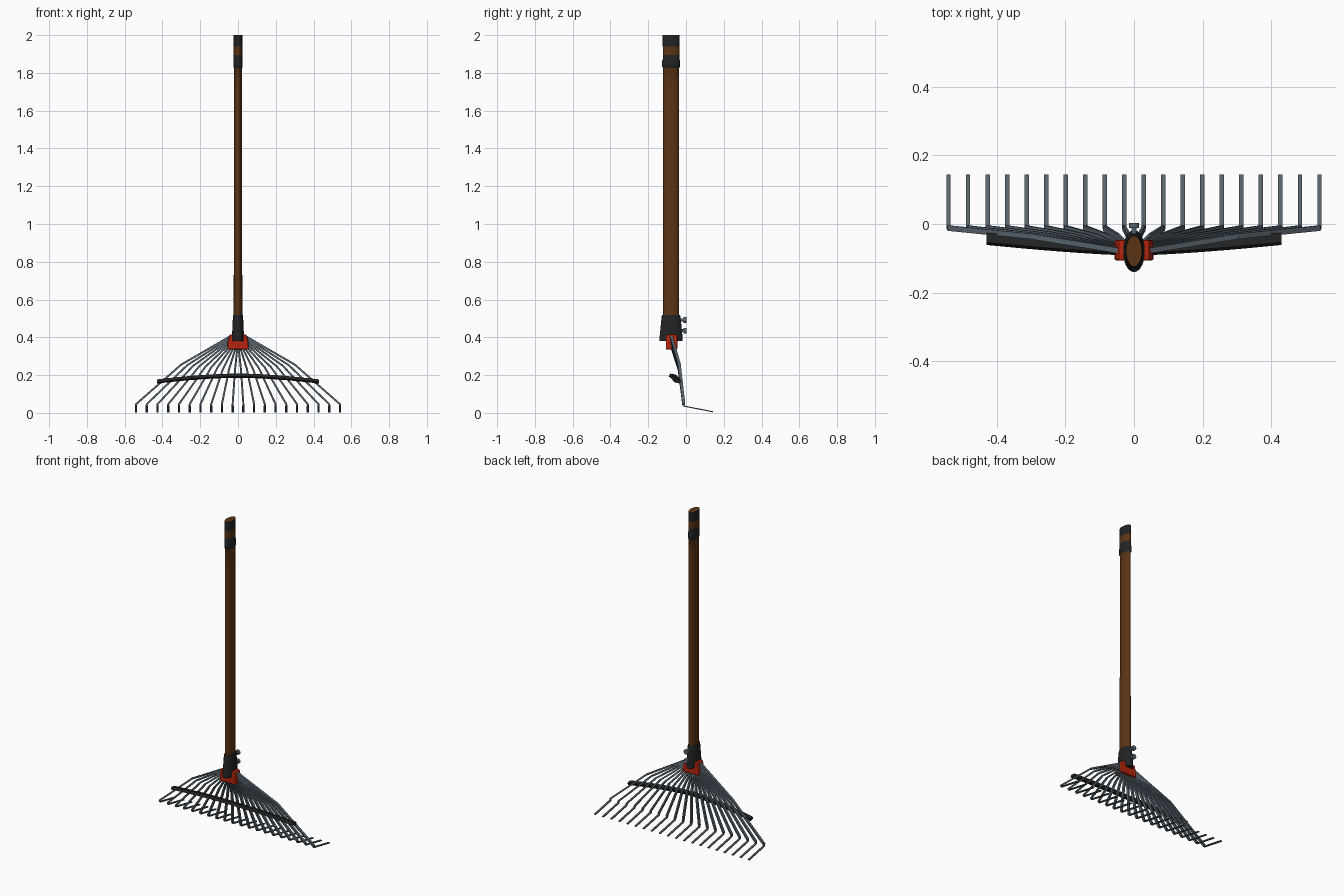
import bpy, bmesh, math
from mathutils import Vector

if "Cube" in bpy.data.objects:
    bpy.data.objects.remove(bpy.data.objects["Cube"])


def material(name, rgb):
    m = bpy.data.materials.new(name)
    m.diffuse_color = (*rgb, 1)
    m.use_nodes = True
    m.node_tree.nodes["Principled BSDF"].inputs["Base Color"].default_value = m.diffuse_color
    return m


BROWN = material("brown wood", (0.105, 0.034, 0.007))
BLACK = material("black rubber", (0.016, 0.017, 0.018))
RED = material("red plastic", (0.46, 0.018, 0.004))
STEEL = material("grey steel", (0.10, 0.13, 0.155))
CY = -0.079  # depth of the handle axis


def finish(name, bm, mats, smooth=False):
    bmesh.ops.recalc_face_normals(bm, faces=bm.faces[:])
    me = bpy.data.meshes.new(name)
    bm.to_mesh(me)
    bm.free()
    ob = bpy.data.objects.new(name, me)
    bpy.context.collection.objects.link(ob)
    for m in mats:
        me.materials.append(m)
    if smooth:
        bpy.ops.object.select_all(action='DESELECT')
        ob.select_set(True)
        bpy.context.view_layer.objects.active = ob
        bpy.ops.object.shade_smooth_by_angle(angle=math.radians(35))
    return ob


def loft(bm, rings, mats=None):
    """Skin a list of closed rings and cap both ends."""
    rows = [[bm.verts.new(p) for p in r] for r in rings]
    n = len(rows[0])
    for k, (a, b) in enumerate(zip(rows, rows[1:])):
        for i in range(n):
            f = bm.faces.new((a[i], a[(i + 1) % n], b[(i + 1) % n], b[i]))
            f.material_index = mats[k] if mats else 0
    bm.faces.new(rows[0][::-1])
    bm.faces.new(rows[-1])


def ellipse(rx, ry, z, n=32):
    return [(rx * math.cos(2 * math.pi * i / n), CY + ry * math.sin(2 * math.pi * i / n), z)
            for i in range(n)]


# Oval wooden handle, with the grip bands coloured by height
bm = bmesh.new()
levels = [(0.40, 0.023, 0.042, 0), (1.72, 0.021, 0.042, 0), (1.825, 0.021, 0.042, 1),
          (1.832, 0.025, 0.047, 1), (1.865, 0.025, 0.047, 1), (1.872, 0.023, 0.044, 1),
          (1.895, 0.023, 0.044, 0), (1.94, 0.023, 0.044, 1), (1.95, 0.023, 0.045, 1),
          (2.0, 0.023, 0.045, 0)]
loft(bm, [ellipse(rx, ry, z) for z, rx, ry, _ in levels], [l[3] for l in levels[:-1]])
finish("handle", bm, [BROWN, BLACK], True)

# Flared socket joining handle and head
bm = bmesh.new()
loft(bm, [ellipse(0.032, 0.061, 0.38), ellipse(0.032, 0.061, 0.40),
          ellipse(0.027, 0.050, 0.51), ellipse(0.025, 0.047, 0.518)])
finish("socket", bm, [BLACK], True)

# Two bolts at the back of the socket
for k, z in enumerate((0.435, 0.492)):
    bm = bmesh.new()
    rings = []
    for y, r in ((-0.06, 0.008), (-0.012, 0.008), (-0.012, 0.015), (0.003, 0.015)):
        rings.append([(r * math.cos(a * math.pi / 8), y, z + r * math.sin(a * math.pi / 8))
                      for a in range(16)])
    loft(bm, rings)
    finish(f"bolt_{k + 1}", bm, [STEEL], True)

# Red head block, slightly wider at the bottom
bm = bmesh.new()
outline = [(-0.057, 0.335), (0.057, 0.335), (0.055, 0.375), (0.046, 0.415),
           (-0.046, 0.415), (-0.055, 0.375)]
loft(bm, [[(x, y, z) for x, z in outline] for y in (-0.107, -0.046)])
block = finish("head_block", bm, [RED])
bev = block.modifiers.new("rounding", 'BEVEL')
bev.width, bev.segments = 0.007, 2

# Twenty spring tines fanned out of the block, each a flat strip with a bent tip
bm = bmesh.new()
for i in range(20):
    t = (i - 9.5) / 9.5
    top = Vector((0.042 * t, -0.078, 0.355 + 0.05 * abs(t)))
    knee = Vector((0.30 * t, -0.036, 0.256 - 0.03 * (1 - abs(t))))
    foot = Vector((0.54 * t, -0.012, 0.036))
    tip = Vector((0.54 * t, 0.143, 0.006))

    def cross(a, b, half):
        d = b - a
        return Vector((d.z, 0, -d.x)).normalized() * half

    depth = Vector((0, 0.008, 0))
    u1 = cross(top, knee, 0.005)
    u3 = cross(knee, foot, 0.005)
    u2 = (u1 + u3) / 2
    rings = [[p - u - depth, p + u - depth, p + u + depth, p - u + depth]
             for p, u in ((top, u1), (knee, u2), (foot + Vector((0, 0, 0.01)), u3))]
    w, h = Vector((-0.006, 0, 0)), Vector((0, 0.001, 0.0028))
    for p in (foot, tip):
        rings.append([p - w - h, p + w - h, p + w + h, p - w + h])
    loft(bm, rings)
finish("tines", bm, [STEEL])

# Curved brace bar across the tines
bm = bmesh.new()
rings = []
for i in range(17):
    s = i / 8 - 1
    x = 0.43 * s
    y = -0.074 + 0.031 * abs(s) ** 1.4
    z = 0.197 - 0.031 * abs(s) ** 1.7
    rings.append([(x, y - 0.018, z - 0.004), (x, y - 0.010, z + 0.011),
                  (x, y + 0.018, z + 0.006), (x, y + 0.010, z - 0.011)])
loft(bm, rings)
finish("brace_bar", bm, [BLACK])
